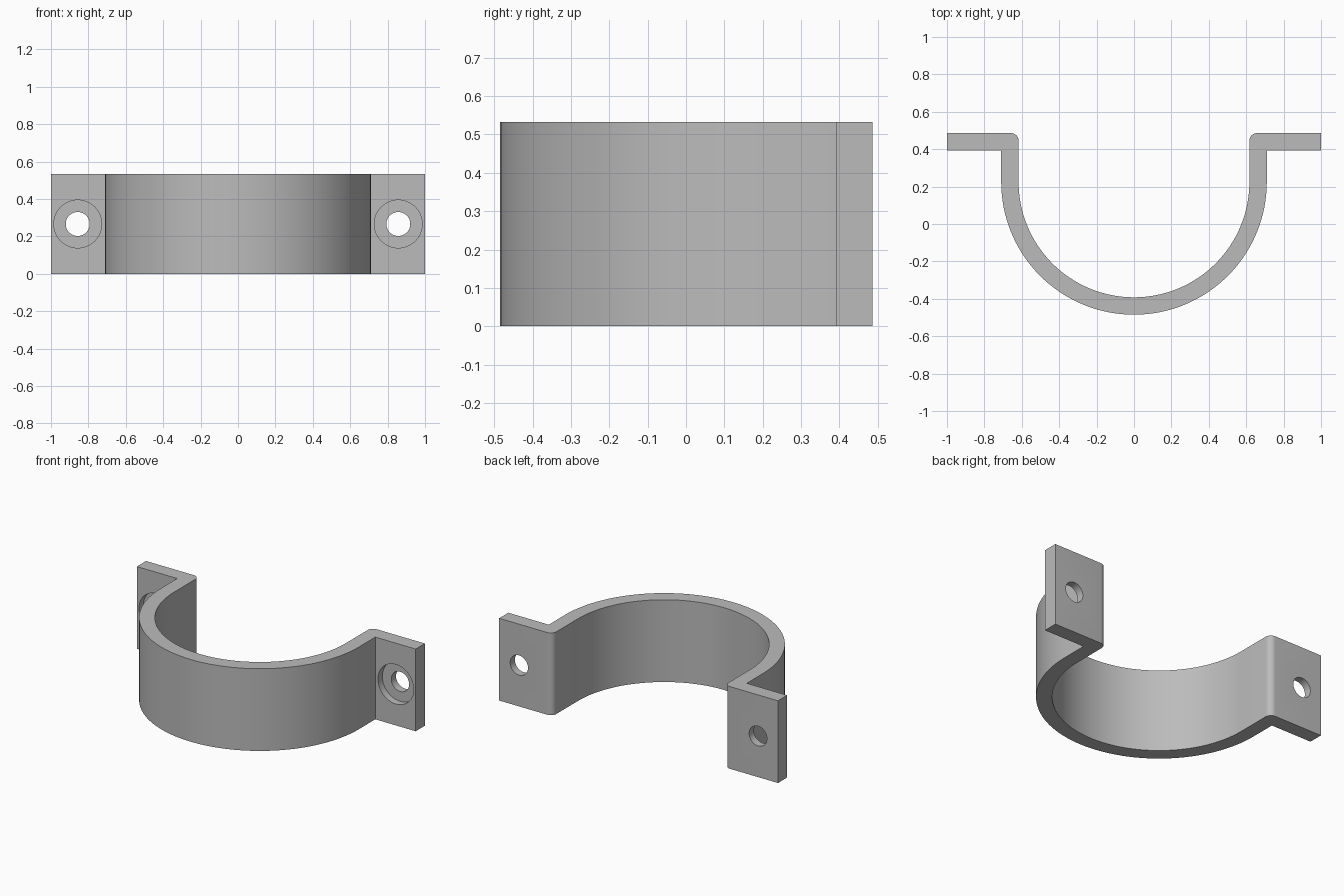
import bpy, bmesh
from math import sin, cos, pi

if "Cube" in bpy.data.objects:
    bpy.data.objects.remove(bpy.data.objects["Cube"], do_unlink=True)

HEIGHT = 0.533
OUTER, INNER = 0.71, 0.617          # strap radii
CENTRE_Y = 0.225                    # centre of the half ring
BACK, FRONT = 0.486, 0.392          # flange faces
FILLET = 0.04
HOLE_X, HOLE_R, BORE_R, BORE_DEPTH = 0.857, 0.064, 0.128, 0.045

grey = bpy.data.materials.new("plain_grey")
grey.use_nodes = True
colour = (0.5, 0.5, 0.5, 1)
grey.diffuse_color = colour
grey.node_tree.nodes["Principled BSDF"].inputs["Base Color"].default_value = colour


def arc(cx, cy, r, start, end, steps):
    """Points on a circle from one angle to another."""
    angles = [start + (end - start) * i / steps for i in range(steps + 1)]
    return [(cx + r * cos(a), cy + r * sin(a)) for a in angles]


def cylinder(name, x, radius, y0, y1):
    """Cutter running along y between two depths."""
    bpy.ops.mesh.primitive_cylinder_add(
        vertices=48, radius=radius, depth=y1 - y0,
        location=(x, (y0 + y1) / 2, HEIGHT / 2), rotation=(pi / 2, 0, 0))
    ob = bpy.context.object
    ob.name = name
    ob.hide_render = True
    ob.data.materials.append(grey)
    return ob


# Strap outline: outer half ring, flanges, rounded inner bends, inner half ring
outline = arc(0, CENTRE_Y, OUTER, pi, 2 * pi, 64)
outline += [(OUTER, FRONT), (1, FRONT), (1, BACK)]
outline += arc(INNER + FILLET, BACK - FILLET, FILLET, pi / 2, pi, 8)
outline += arc(0, CENTRE_Y, INNER, 2 * pi, pi, 64)
outline += arc(-INNER - FILLET, BACK - FILLET, FILLET, 0, pi / 2, 8)
outline += [(-1, BACK), (-1, FRONT), (-OUTER, FRONT)]

bm = bmesh.new()
base = bm.faces.new([bm.verts.new((x, y, 0)) for x, y in outline])
top = bmesh.ops.extrude_face_region(bm, geom=[base])["geom"]
bmesh.ops.translate(bm, vec=(0, 0, HEIGHT),
                    verts=[g for g in top if isinstance(g, bmesh.types.BMVert)])
bmesh.ops.recalc_face_normals(bm, faces=bm.faces)
mesh = bpy.data.meshes.new("clamp_strap")
bm.to_mesh(mesh)
bm.free()
mesh.materials.append(grey)
strap = bpy.data.objects.new("clamp_strap", mesh)
bpy.context.collection.objects.link(strap)

# Counterbored screw hole in each flange
cutters = []
for side, s in (("left", 1), ("right", -1)):
    cutters.append(cylinder(side + "_hole_cutter", s * HOLE_X, HOLE_R,
                            FRONT - 0.1, BACK + 0.1))
    cutters.append(cylinder(side + "_bore_cutter", s * HOLE_X, BORE_R,
                            FRONT - 0.1, FRONT + BORE_DEPTH))

bpy.ops.object.select_all(action="DESELECT")
strap.select_set(True)
bpy.context.view_layer.objects.active = strap
for cutter in cutters:
    mod = strap.modifiers.new(cutter.name, "BOOLEAN")
    mod.operation = "DIFFERENCE"
    mod.solver = "EXACT"
    mod.object = cutter
    bpy.ops.object.modifier_apply(modifier=mod.name)
for cutter in cutters:
    bpy.data.objects.remove(cutter, do_unlink=True)

bpy.ops.object.shade_smooth_by_angle(angle=pi / 6)
